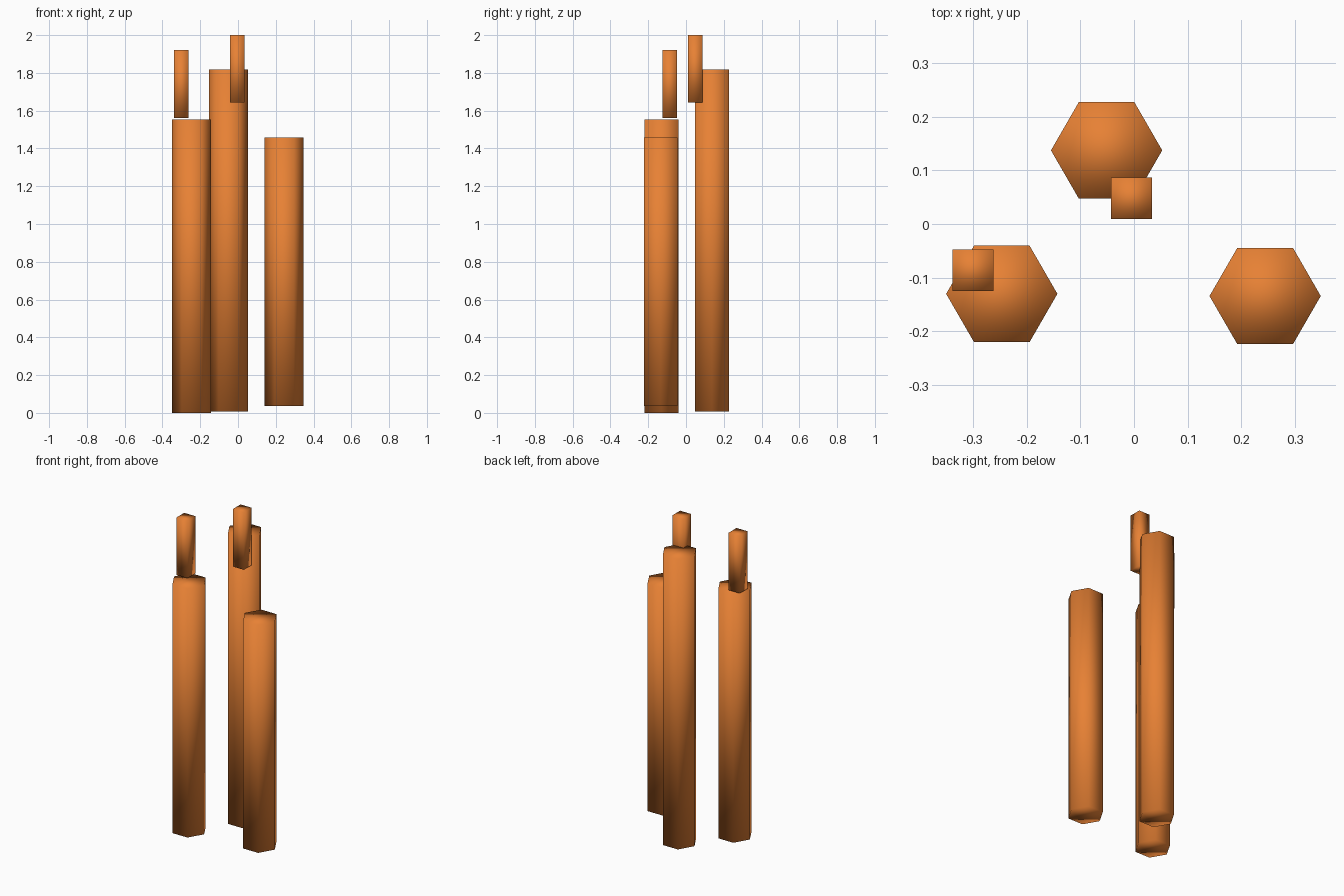
import bpy, bmesh, math
from mathutils import Matrix

if "Cube" in bpy.data.objects:
    bpy.data.objects.remove(bpy.data.objects["Cube"])

orange = bpy.data.materials.new("orange")
orange.diffuse_color = (0.80, 0.22, 0.035, 1)
orange.use_nodes = True
orange.node_tree.nodes["Principled BSDF"].inputs["Base Color"].default_value = orange.diffuse_color


def prism(name, sides, radius, x, y, z0, z1, turn=0.0):
    """Closed upright prism with continuous soft shading."""
    bm = bmesh.new()
    place = Matrix.Translation((x, y, (z0 + z1) / 2)) @ Matrix.Rotation(turn, 4, 'Z')
    bmesh.ops.create_cone(bm, cap_ends=True, segments=sides, radius1=radius,
                          radius2=radius, depth=z1 - z0, matrix=place)
    # Hexagon corners point along x; box sides lie along the axes
    for f in bm.faces:
        f.smooth = True
    mesh = bpy.data.meshes.new(name)
    bm.to_mesh(mesh)
    bm.free()
    mesh.materials.append(orange)
    obj = bpy.data.objects.new(name, mesh)
    bpy.context.collection.objects.link(obj)
    return obj


# Three hexagonal columns of different heights
R = 0.1035
for name, x, y, z0, z1 in (
    ("left_column", -0.246, -0.130, 0.0, 1.552),
    ("back_column", -0.051, 0.137, 0.008, 1.817),
    ("right_column", 0.244, -0.134, 0.037, 1.457),
):
    prism(name, 6, R, x, y, z0, z1, math.radians(30))

# Two slim square posts above the left and back columns
S = 0.0765 / math.sqrt(2)
for name, x, y, z0, z1 in (
    ("left_post", -0.2995, -0.086, 1.562, 1.920),
    ("back_post", -0.0045, 0.048, 1.642, 2.0),
):
    prism(name, 4, S, x, y, z0, z1, math.radians(45))
